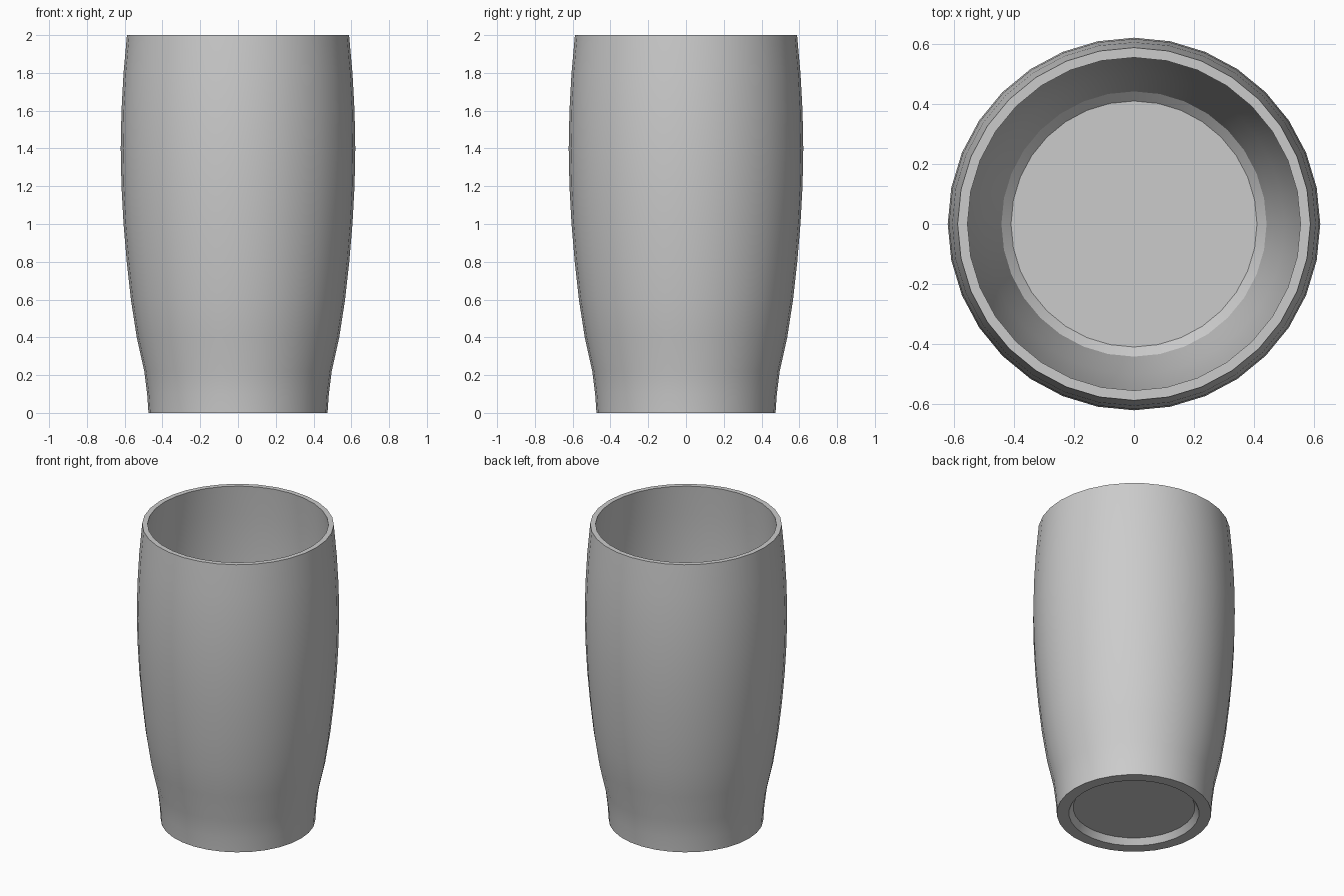
import bpy, bmesh, math

if "Cube" in bpy.data.objects:
    bpy.data.objects.remove(bpy.data.objects["Cube"])

SIDES = 32

# Closed half-profile (radius, height): underside recess, outer wall, rim, inner wall, floor
profile = [
    (0, 0.04), (0.374, 0.04), (0.40, 0.0), (0.474, 0.0),
    (0.481, 0.1), (0.496, 0.22), (0.536, 0.4), (0.567, 0.6), (0.589, 0.8),
    (0.606, 1.0), (0.617, 1.2), (0.621, 1.4), (0.617, 1.6), (0.606, 1.8),
    (0.588, 2.0), (0.555, 2.0),
    (0.573, 1.8), (0.584, 1.6), (0.588, 1.4), (0.584, 1.2), (0.573, 1.0),
    (0.556, 0.8), (0.534, 0.6), (0.502, 0.4), (0.462, 0.22), (0.442, 0.13),
    (0.41, 0.1), (0, 0.1),
]


def lathe(name, points):
    """Spin a profile around z, with single fan-free caps on the axis."""
    bm = bmesh.new()
    rings = [[bm.verts.new((r * math.cos(2 * math.pi * i / SIDES),
                            r * math.sin(2 * math.pi * i / SIDES), z))
              for i in range(SIDES)] for r, z in points if r > 0]
    for a, b in zip(rings, rings[1:]):
        for i in range(SIDES):
            j = (i + 1) % SIDES
            bm.faces.new((a[i], a[j], b[j], b[i]))
    bm.faces.new(rings[0][::-1])
    bm.faces.new(rings[-1])
    bmesh.ops.recalc_face_normals(bm, faces=bm.faces[:])
    mesh = bpy.data.meshes.new(name)
    bm.to_mesh(mesh)
    bm.free()
    obj = bpy.data.objects.new(name, mesh)
    bpy.context.collection.objects.link(obj)
    bpy.context.view_layer.objects.active = obj
    obj.select_set(True)
    bpy.ops.object.shade_smooth_by_angle(angle=math.radians(30))
    return obj


# Drinking glass with bulging wall
lathe("glass_tumbler", profile)
